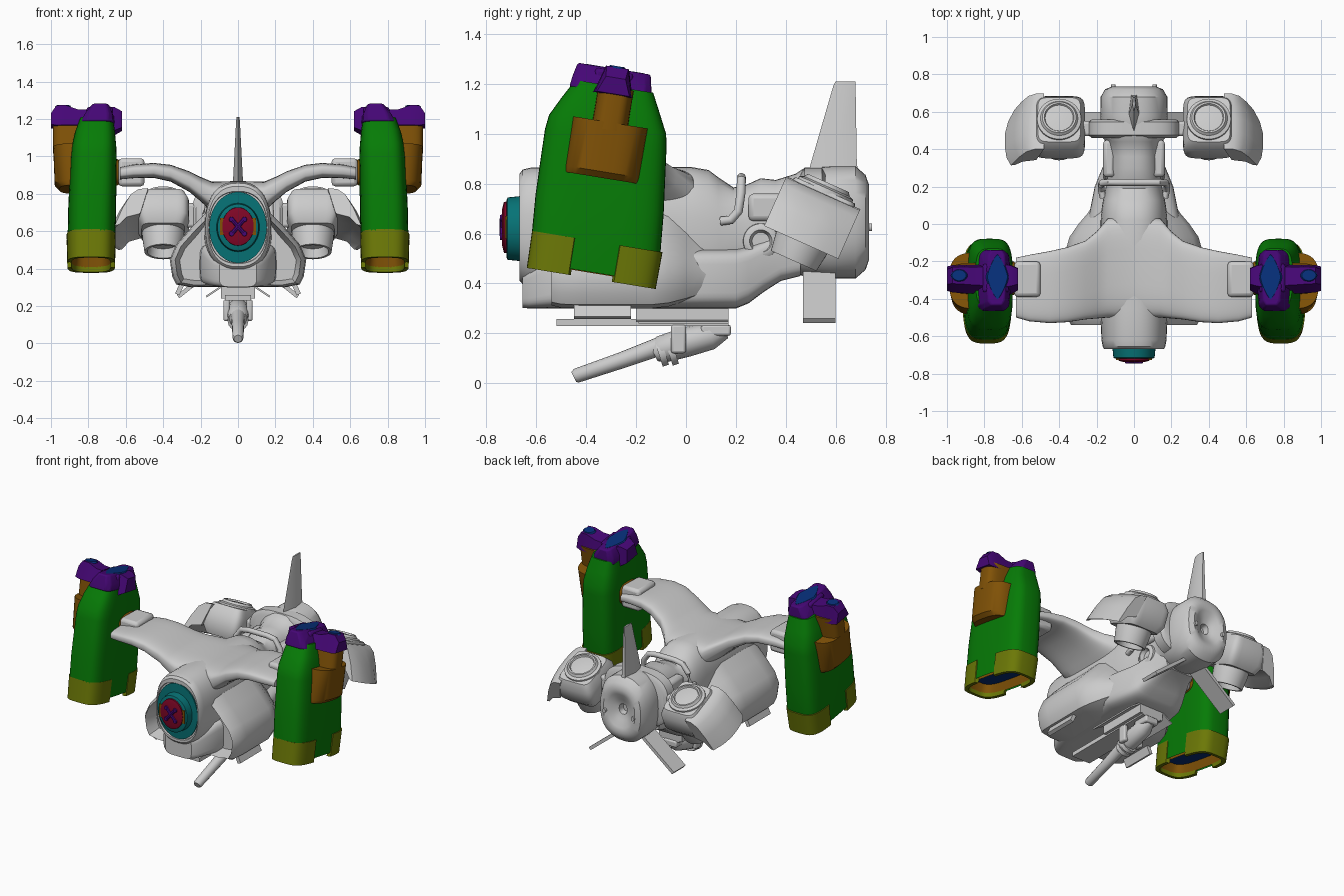
import bpy, bmesh
from math import sin, cos, pi, radians
from mathutils import Vector, Matrix

if "Cube" in bpy.data.objects:
    bpy.data.objects.remove(bpy.data.objects["Cube"])


def material(name, r, g, b):
    m = bpy.data.materials.new(name)
    m.diffuse_color = (r, g, b, 1)
    m.use_nodes = True
    m.node_tree.nodes["Principled BSDF"].inputs["Base Color"].default_value = (r, g, b, 1)
    return m


GREY = material("light_grey", .6, .6, .6)
GREEN = material("green", .002, .2, .002)
PURPLE = material("purple", .06, .002, .18)
TEAL = material("teal", .002, .17, .18)
BROWN = material("brown", .22, .085, .002)
OLIVE = material("olive", .15, .19, .002)
BLUE = material("blue", .002, .028, .19)
RED = material("red", .22, .002, .02)


def loft(name, rings, mat, xf=Matrix(), mirror=False, bevel=0, edit=None):
    """Skin a list of equal rings, cap the ends, optionally add a mirrored twin."""
    for side in ((1, -1) if mirror else (1,)):
        bm = bmesh.new()
        vs = [[bm.verts.new(xf @ Vector(p)) for p in r] for r in rings]
        n = len(vs[0])
        for a, b in zip(vs, vs[1:]):
            for i in range(n):
                bm.faces.new((a[i], a[(i + 1) % n], b[(i + 1) % n], b[i]))
        caps = [bm.faces.new(vs[0]), bm.faces.new(vs[-1])]
        bmesh.ops.recalc_face_normals(bm, faces=bm.faces)
        if edit:
            edit(bm, caps)
        bmesh.ops.scale(bm, vec=(side, 1, 1), verts=bm.verts)
        bmesh.ops.recalc_face_normals(bm, faces=bm.faces)
        me = bpy.data.meshes.new(name)
        bm.to_mesh(me)
        bm.free()
        me.materials.append(mat)
        me.shade_smooth()
        me.set_sharp_from_angle(angle=radians(35))
        label = ("left_" if side > 0 else "right_") + name if mirror else name
        ob = bpy.data.objects.new(label, me)
        bpy.context.scene.collection.objects.link(ob)
        if bevel:
            mod = ob.modifiers.new("bevel", 'BEVEL')
            mod.width, mod.segments = bevel, 2


def oval(a, b, power=2, count=40):
    """Superellipse outline as (p, q) pairs."""
    out = []
    for i in range(count):
        c, s = cos(2 * pi * i / count), sin(2 * pi * i / count)
        e = 2 / power
        out.append((a * abs(c) ** e * (1 if c > 0 else -1),
                    b * abs(s) ** e * (1 if s > 0 else -1)))
    return out


def along_y(name, secs, mat, power=2, x=0, **kw):
    loft(name, [[(x + p, y, z + q) for p, q in oval(a, b, power)] for y, z, a, b in secs], mat, **kw)


def along_z(name, secs, mat, power=2, **kw):
    loft(name, [[(x + p, y + q, z) for p, q in oval(a, b, power)] for z, x, y, a, b in secs], mat, **kw)


def box(name, x0, x1, y0, y1, z0, z1, mat=GREY, **kw):
    loft(name, [[(x0, y0, z), (x1, y0, z), (x1, y1, z), (x0, y1, z)] for z in (z0, z1)], mat, **kw)


def tube(name, path, radii, mat=GREY, count=16, **kw):
    pts = [Vector(p) for p in path]
    rings = []
    for i, p in enumerate(pts):
        d = pts[min(i + 1, len(pts) - 1)] - pts[max(i - 1, 0)]
        q = Vector((0, 0, 1)).rotation_difference(d)
        rings.append([p + q @ Vector((a, b, 0)) for a, b in oval(radii[i], radii[i], 2, count)])
    loft(name, rings, mat, **kw)


def slat(name, p, q, thick, y0, y1, **kw):
    """Flat plate seen edge-on from the front, from p to q in (x, z)."""
    p, q = Vector(p), Vector(q)
    n = (q - p).orthogonal().normalized() * thick / 2
    loft(name, [[(c.x, y, c.y) for c in (p + n, q + n, q - n, p - n)] for y in (y0, y1)],
         GREY, mirror=True, **kw)


# Fuselage with nose lip and dished tail
along_y("fuselage", [
    (-.655, .62, .154, .19), (-.667, .62, .156, .193), (-.667, .625, .161, .215), (-.655, .627, .167, .23),
    (-.62, .625, .174, .24), (-.45, .61, .18, .253), (-.15, .605, .18, .262),
    (.02, .605, .178, .262), (.09, .6, .172, .255), (.13, .595, .165, .23), (.19, .595, .152, .19),
    (.24, .605, .142, .19), (.3, .62, .14, .202), (.36, .62, .14, .195), (.44, .64, .15, .2),
    (.47, .645, .175, .215), (.58, .645, .18, .225), (.68, .645, .178, .225), (.72, .645, .155, .19),
    (.734, .645, .12, .15), (.726, .645, .09, .115), (.7, .645, .055, .07), (.69, .645, .03, .035),
    (.65, .645, .025, .03)], GREY, power=2.4)
along_y("belly", [
    (-.655, .375, .1, .073), (-.63, .38, .13, .08), (-.5, .42, .2, .12), (0, .42, .25, .12),
    (.2, .42, .21, .12), (.25, .435, .19, .115), (.31, .47, .165, .105), (.38, .51, .14, .1),
    (.46, .53, .12, .1)], GREY, power=5)


# Cheek intakes with recessed mouths
def mouth(bm, caps):
    bmesh.ops.inset_region(bm, faces=[caps[0]], thickness=.025)
    bmesh.ops.translate(bm, vec=(0, .09, 0), verts=caps[0].verts)


cheek = [(.08, .305), (.25, .3), (.33, .315), (.352, .36), (.365, .45), (.33, .53), (.25, .62), (.15, .72)]
loft("cheek_intake", [[(.08 + (x - .08) * k, y, .42 + (z - .42) * k) for x, z in cheek]
                      for y, k in ((-.54, .9), (-.5, .98), (-.42, 1), (-.14, 1), (-.07, .93), (0, .76), (.06, .58),
                                   (.14, .42), (.24, .28))],
     GREY, mirror=True, edit=mouth)

# Gull wing
half = [(.14, -.5, .03, .785, .08), (.2, -.505, -.04, .825, .065), (.26, -.51, -.09, .865, .055),
        (.36, -.525, -.125, .91, .045), (.45, -.53, -.145, .925, .04), (.56, -.52, -.165, .92, .037),
        (.63, -.5, -.18, .91, .033)]
wing = [(-x, *r) for x, *r in reversed(half)] + [(0, -.5, .05, .78, .088)] + half
loft("wing", [[(x, (a + b) / 2 + p, z + q) for p, q in oval((b - a) / 2, h, 3.5)]
              for x, a, b, z, h in wing], GREY)
box("wing_tip_block", .5, .64, -.39, -.2, .84, .99, mirror=True, bevel=.02)
loft("pod_coupling", [[(x, -.29 + p, .915 + q) for p, q in oval(a, b, 3)]
                      for x, a, b in ((.63, .08, .062), (.645, .09, .07), (.68, .095, .075))], BROWN, mirror=True)

# Nose sensor
along_y("nose_ring", [(-.64, .62, .154, .19), (-.664, .62, .154, .19), (-.667, .62, .115, .13),
                      (-.715, .62, .11, .125), (-.72, .62, .1, .115)], TEAL)
along_y("nose_lens", [(-.7, .625, .086, .105), (-.73, .625, .084, .102), (-.737, .625, .06, .075)], RED)
for sx, sz in ((1, 1), (1, -1), (-1, 1), (-1, -1)):
    along_y("nose_stud", [(-.73, .625 + sz * .038, .016, .016), (-.745, .625 + sz * .038, .012, .012)],
            PURPLE, x=sx * .034)
for s in (1, -1):
    tube("nose_cross_bar", [(-.03 * s, -.735, .59), (.03 * s, -.735, .66)], [.012, .012], PURPLE, 8)
box("nose_clip", .078, .097, -.726, -.7, .58, .67, BROWN, mirror=True)

# Tall side pods, built upright then tilted
POD = Matrix.Translation((0, -.38, .42)) @ Matrix.Rotation(radians(-9.3), 4, 'X')


def hollow(bm, caps):
    bmesh.ops.inset_region(bm, faces=[caps[0]], thickness=.012)
    bmesh.ops.translate(bm, vec=POD.to_3x3() @ Vector((0, 0, .07)), verts=caps[0].verts)


kw = dict(xf=POD, mirror=True)
along_z("pod_shell", [(.025, .785, 0, .124, .256), (.15, .783, -.004, .128, .261), (.3, .78, -.015, .128, .26),
                      (.56, .772, -.033, .124, .247), (.62, .77, -.035, .12, .238),
                      (.7, .765, -.035, .108, .198), (.775, .756, -.033, .09, .158)],
        GREEN, power=3.8, edit=hollow, **kw)
along_z("pod_liner", [(.022, .785, 0, .106, .238), (.09, .785, 0, .106, .238)], BROWN, power=3.8, edit=hollow, **kw)
along_z("pod_inner_plate", [(.082, .785, 0, .094, .226), (.089, .785, 0, .094, .226)], BLUE, power=3.8, **kw)
for end, name in ((-1, "front"), (1, "rear")):
    arc = []
    for i in range(25):
        t = radians(8 + 164 * i / 24)
        c, s = cos(t), end * sin(t) ** .53
        c = abs(c) ** .53 * (1 if c > 0 else -1)
        arc.append([(.785 + c * a, s * b, w) for a, b, w in
                    ((.128, .262, 0), (.132, .265, .15), (.105, .237, .15), (.105, .237, 0))])
    loft("pod_" + name + "_band", arc, OLIVE, **kw)

# Brown T-shaped housing on the outer face of each pod
along_z("pod_housing", [(.405, .84, -.025, .115, .15), (.43, .84, -.025, .14, .152), (.63, .84, -.025, .148, .152)],
        BROWN, power=3, **kw)
along_z("pod_housing_neck", [(.6, .84, -.025, .148, .072), (.77, .84, -.025, .15, .072)], BROWN, power=3.5, **kw)

# Purple cross cap with blue inlays
for sign, name in ((-1, "front"), (1, "rear")):
    loft("cap_" + name + "_lobe", [[(x + p, -.045 + sign * (u + q), w) for p, q in
                                    ((-a, -.06), (a, -.06), (a * .9, .035), (a * .6, .06), (-a * .6, .06), (-a * .9, .035))]
                                   for u, w, a, x in ((.106, .745, .095, .753), (.1, .79, .082, .745),
                                                      (.088, .845, .048, .735))],
         PURPLE, bevel=.008, **kw)
box("cap_core", .67, .81, -.12, .035, .74, .838, PURPLE, bevel=.015, **kw)
loft("cap_outer_arm", [[(x, -.033 - h, w0), (x, -.033 + h, w0), (x, -.033 + h * .6, w1), (x, -.033 - h * .6, w1)]
                       for x, h, w0, w1 in ((.78, .085, .74, .825), (.86, .08, .74, .83), (.92, .078, .74, .852),
                                            (.97, .074, .74, .852), (1.0, .066, .745, .81))],
     PURPLE, **kw)
loft("cap_inner_arm", [[(x, -.033 - h, w0), (x, -.033 + h, w0), (x, -.033 + h * .7, w1), (x, -.033 - h * .7, w1)]
                       for x, h, w0, w1 in ((.78, .1, .75, .84), (.66, .08, .71, .84), (.62, .06, .73, .82))],
     PURPLE, **kw)
along_z("cap_inlay", [(.838, .73, -.04, .062, .13), (.846, .73, -.04, .054, .12)], BLUE, power=1.3, **kw)
along_z("cap_arm_inlay", [(.848, .935, -.033, .045, .036), (.857, .935, -.033, .038, .03)], BLUE, power=1.8, **kw)

# Rear tilted engines
ENGINE = Matrix.Translation((.4, .505, .655)) @ Matrix.Rotation(radians(-24), 4, 'X')
kw = dict(xf=ENGINE, mirror=True)
along_z("engine_body", [(-.07, 0, 0, .115, .13), (-.02, 0, 0, .138, .16), (.08, 0, 0, .138, .16),
                        (.13, 0, 0, .115, .13)], GREY, power=6, **kw)
along_z("engine_nozzle", [(-.13, 0, 0, .075, .075), (-.18, 0, 0, .085, .085), (-.18, 0, 0, .1, .1),
                          (-.1, 0, 0, .112, .112), (0, 0, 0, .115, .115)], GREY, **kw)
along_z("engine_fan", [(.1, 0, 0, .122, .122), (.14, 0, 0, .118, .118), (.147, 0, 0, .1, .1), (.162, 0, 0, .09, .09),
                       (.162, 0, 0, .08, .08), (.152, 0, 0, .075, .075), (.158, 0, 0, .03, .03)], GREY, **kw)
flap = ((.08, .118), (.14, .113), (.19, .082), (.24, .005), (.29, -.1), (.264, -.095), (.215, -.05), (.13, -.03))
loft("engine_flap", [[(.08 + (x - .08) * k, u, w) for x, w in flap]
                     for u, k in ((-.165, .85), (-.12, .96), (-.06, 1), (.02, 1), (.09, .92), (.16, .76))], GREY, **kw)

# Tail collar, fin and splayed lower fins
along_y("tail_collar", [(.46, .68, .225, .16), (.475, .68, .245, .185), (.545, .68, .245, .185),
                        (.56, .68, .225, .16)], GREY, power=3)
box("collar_strut", .2, .3, .47, .55, .62, .75, mirror=True, bevel=.015)
along_y("tail_nub", [(.72, .625, .012, .015), (.745, .625, .012, .015)], GREY, x=.11, mirror=True)
loft("tail_fin", [[(0, a, z), (h, (a + b) / 2, z), (h * .5, b, z), (-h * .5, b, z), (-h, (a + b) / 2, z)]
                  for z, a, b, h in ((.8, .48, .7, .04), (.88, .5, .685, .026), (1.19, .59, .68, .01),
                                     (1.21, .6, .68, .007))], GREY)
slat("tail_lower_fin", (.07, .45), (.32, .25), .022, .47, .6)
slat("cheek_fin", (.28, .36), (.325, .262), .025, -.45, -.22)
slat("belly_fin", (.08, .31), (.17, .25), .01, -.2, .17)

# Neck hoop, side rails and sockets
hoop = [(.165, .14, .65), (.175, .18, .655), (.175, .21, .69), (.17, .22, .76), (.13, .222, .815), (.07, .222, .825)]
tube("neck_hoop", hoop + [(-x, y, z) for x, y, z in reversed(hoop)], [.018] * 12)
box("neck_side_rail", .1, .165, .25, .45, .65, .76, mirror=True, bevel=.02)
loft("neck_socket", [[(x, .3 + p, .57 + q) for p, q in oval(r, r)]
                     for x, r in ((.1, .075), (.155, .07), (.165, .055), (.165, .045), (.14, .035))], GREY, mirror=True)

# Belly rail and chin gun
box("belly_rail", -.07, .07, -.52, .17, .23, .258)
box("belly_block", -.09, .09, -.19, .17, .24, .32)
tube("gun_barrel", [(0, -.45, .025), (0, -.44, .03), (0, -.25, .095), (0, -.1, .15)], [.022, .029, .033, .038])
tube("gun_body", [(0, -.13, .12), (0, -.1, .135), (0, 0, .165), (0, .1, .19), (0, .16, .21)],
     [.035, .055, .06, .055, .03])
for y in (-.11, -.07):
    tube("gun_collar", [(0, y, .13 + y * .1), (0, y + .025, .138 + y * .1)], [.055, .055])
box("gun_bracket", .045, .078, -.06, .0, .12, .235, mirror=True, bevel=.01)
box("gun_mount", -.05, .05, .06, .18, .19, .235, bevel=.01)
